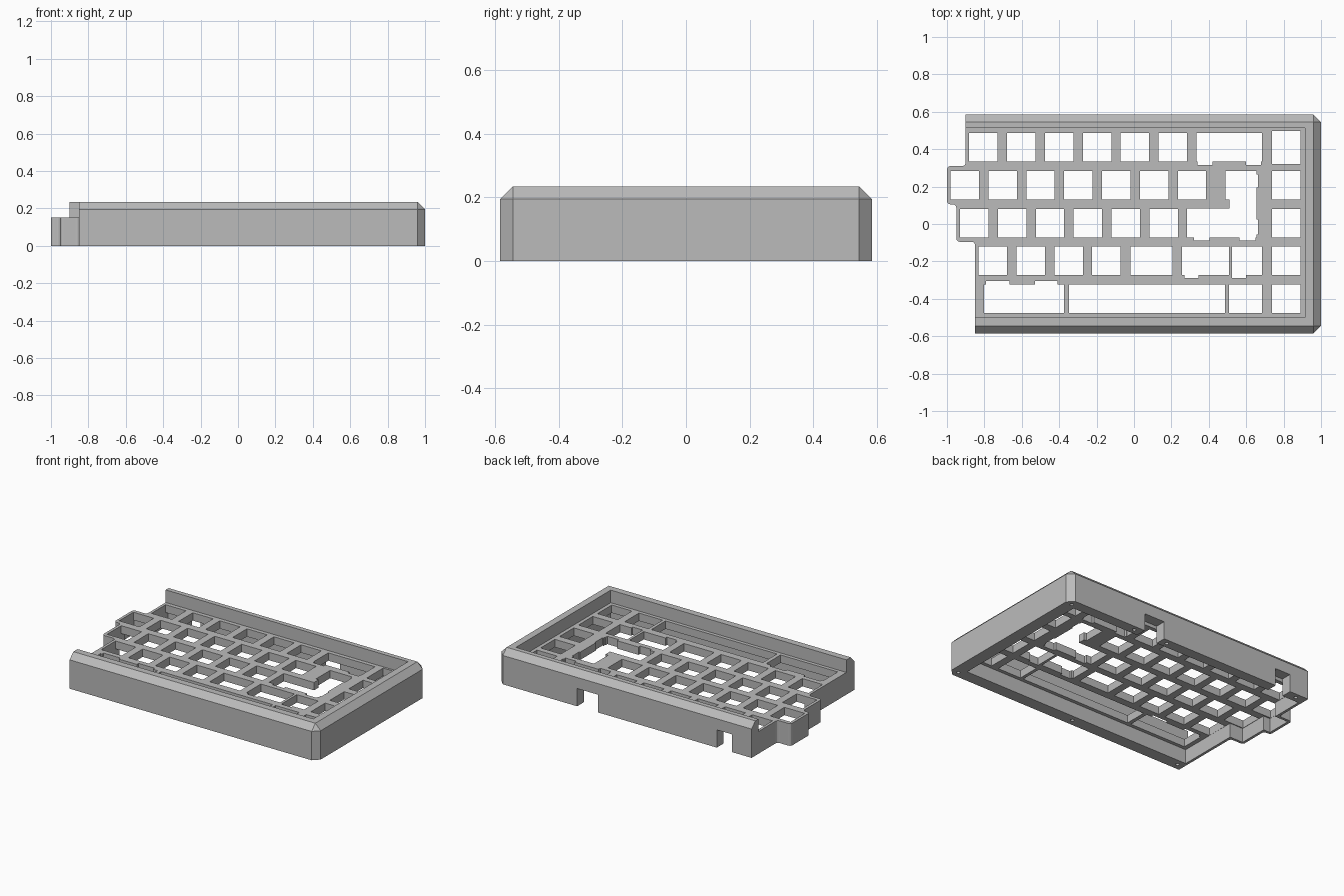
import bpy
import bmesh

cube = bpy.data.objects.get("Cube")
if cube:
    bpy.data.objects.remove(cube, do_unlink=True)

HEIGHT, DECK_TOP, DECK_BOTTOM = 0.235, 0.15, 0.097
CHAMFER = 0.04
BACK, FRONT, RIGHT = 0.513, -0.5, 0.913     # inner faces of the tall rim
KEY = 0.152

grey = bpy.data.materials.new("case grey")
grey.use_nodes = True
grey.diffuse_color = (0.5, 0.5, 0.5, 1)
grey.node_tree.nodes["Principled BSDF"].inputs["Base Color"].default_value = (0.5, 0.5, 0.5, 1)


def make_object(name, bm):
    bmesh.ops.recalc_face_normals(bm, faces=bm.faces)
    mesh = bpy.data.meshes.new(name)
    bm.to_mesh(mesh)
    bm.free()
    mesh.materials.append(grey)
    obj = bpy.data.objects.new(name, mesh)
    bpy.context.collection.objects.link(obj)
    return obj


def add_box(bm, x0, x1, y0, y1, z0, z1):
    verts = bmesh.ops.create_cube(bm, size=1)["verts"]
    for v in verts:
        v.co = ((x0 + x1) / 2 + v.co.x * (x1 - x0),
                (y0 + y1) / 2 + v.co.y * (y1 - y0),
                (z0 + z1) / 2 + v.co.z * (z1 - z0))


def prism(points, z0, z1):
    bm = bmesh.new()
    face = bm.faces.new([bm.verts.new((x, y, z0)) for x, y in points])
    top = bmesh.ops.extrude_face_region(bm, geom=[face])["geom"]
    for v in top:
        if isinstance(v, bmesh.types.BMVert):
            v.co.z = z1
    return bm


def round_steps(bm, radius):
    """Round the upright edges of the stepped left side."""
    edges = []
    for e in bm.edges:
        a, b = (v.co for v in e.verts)
        if abs(a.z - b.z) > 0.01 and a.x < -0.8 and FRONT + 0.05 < a.y < BACK - 0.05:
            edges.append(e)
    bmesh.ops.bevel(bm, geom=edges, offset=radius, segments=3, profile=0.5, affect='EDGES')


def cut(obj, cutter):
    cutter.hide_render = True
    mod = obj.modifiers.new("cut", 'BOOLEAN')
    mod.operation, mod.solver, mod.object = 'DIFFERENCE', 'EXACT', cutter
    mod.use_self = True
    graph = bpy.context.evaluated_depsgraph_get()
    mesh = bpy.data.meshes.new_from_object(obj.evaluated_get(graph))
    obj.modifiers.clear()
    obj.data = mesh
    bpy.data.objects.remove(cutter, do_unlink=True)


# Tall U-shaped rim: a five-point section carried along three sides
c = CHAMFER
ox, oy = 1.0, 0.585
stations = [  # outer, crest, inner
    ((-0.85, -oy), (-0.85, -oy + c), (-0.85, FRONT)),
    ((ox - c, -oy), (ox - c, -oy + c), (RIGHT, FRONT)),
    ((ox, -oy + c), (ox - c, -oy + c), (RIGHT, FRONT)),
    ((ox, oy - c), (ox - c, oy - c), (RIGHT, BACK)),
    ((ox - c, oy), (ox - c, oy - c), (RIGHT, BACK)),
    ((-0.9, oy), (-0.9, oy - c), (-0.9, BACK)),
]
bm = bmesh.new()
rings = []
for outer, crest, inner in stations:
    section = [(*outer, 0), (*outer, HEIGHT - c), (*crest, HEIGHT), (*inner, HEIGHT), (*inner, 0)]
    rings.append([bm.verts.new(p) for p in section])
for a, b in zip(rings, rings[1:]):
    for i in range(5):
        j = (i + 1) % 5
        bm.faces.new((a[i], a[j], b[j], b[i]))
bm.faces.new(rings[0])
bm.faces.new(rings[-1])
bmesh.ops.remove_doubles(bm, verts=bm.verts, dist=0.0001)
rim = make_object("outer_rim", bm)

# Two cable openings through the back wall
bm = bmesh.new()
for x0, x1 in ((0.25, 0.405), (-0.755, -0.64)):
    add_box(bm, x0, x1, 0.45, 0.65, -0.1, 0.12)
cut(rim, make_object("port_cutter", bm))

# Screw holes in the underside of the rim
bm = bmesh.new()
for x, y in ((0.95, 0.54), (0.95, -0.54), (0.04, -0.54), (-0.8, -0.54),
             (0.46, 0.55), (0.2, 0.55), (-0.83, 0.55)):
    made = bmesh.ops.create_cone(bm, cap_ends=True, segments=12, radius1=0.012,
                                 radius2=0.012, depth=0.12)
    bmesh.ops.translate(bm, verts=made["verts"], vec=(x, y, 0))
cut(rim, make_object("screw_cutter", bm))


# Key deck with the stepped left skirt, hollow underneath
def stepped_outline(t):
    return [(RIGHT, FRONT), (RIGHT, BACK), (-0.9 + t, BACK), (-0.9 + t, 0.31 - t),
            (-1 + t, 0.31 - t), (-1 + t, 0.105 + t), (-0.95 + t, 0.105 + t),
            (-0.95 + t, -0.095 + t), (-0.85 + t, -0.095 + t), (-0.85 + t, FRONT)]


bm = prism(stepped_outline(0), 0, DECK_TOP)
round_steps(bm, 0.018)
deck = make_object("key_deck", bm)

hollow = stepped_outline(0.018)
hollow = [(x + 0.05 if x == RIGHT else x,
           y + 0.05 if y == BACK else y - 0.05 if y == FRONT else y) for x, y in hollow]
cut(deck, make_object("hollow_cutter", prism(hollow, -0.1, DECK_BOTTOM)))

# Key openings: regular runs per row (bottom edge, first x, count)
bm = bmesh.new()
Z = (0.05, 0.25)
PITCH = 0.2025
for y, x, count in ((0.334, -0.881, 6), (0.132, -0.981, 7), (-0.071, -0.93, 6), (-0.273, -0.831, 4)):
    for i in range(count):
        add_box(bm, x + i * PITCH, x + i * PITCH + KEY, y, y + KEY, *Z)

# Right-hand column of openings
for i in range(5):
    y = 0.334 - i * PITCH
    grow = 0.012 if i == 0 else 0
    add_box(bm, 0.737, 0.889, y - grow, y + KEY + grow, *Z)

# Wide openings with their stabiliser notches
wide = [
    (0.335, 0.685, 0.334, 0.486), (0.34, 0.42, 0.316, 0.4), (0.6, 0.68, 0.316, 0.4),
    (0.49, 0.655, 0.132, 0.284), (0.51, 0.655, 0.0, 0.2), (0.283, 0.655, -0.071, 0.084),
    (0.32, 0.405, -0.089, 0.0), (0.565, 0.65, -0.089, 0.0), (0.6, 0.663, -0.055, 0.025),
    (0.6, 0.663, 0.195, 0.265),
    (-0.02, 0.206, -0.273, -0.121), (0.256, 0.507, -0.273, -0.121), (0.27, 0.345, -0.288, -0.2),
    (0.525, 0.685, -0.273, -0.121), (0.525, 0.6, -0.288, -0.2),
    (-0.802, -0.374, -0.476, -0.324), (-0.79, -0.665, -0.4, -0.306), (-0.53, -0.41, -0.4, -0.306),
    (-0.348, 0.486, -0.476, -0.324), (0.508, 0.685, -0.476, -0.324),
]
for x0, x1, y0, y1 in wide:
    add_box(bm, x0, x1, y0, y1, *Z)
cut(deck, make_object("key_cutter", bm))
